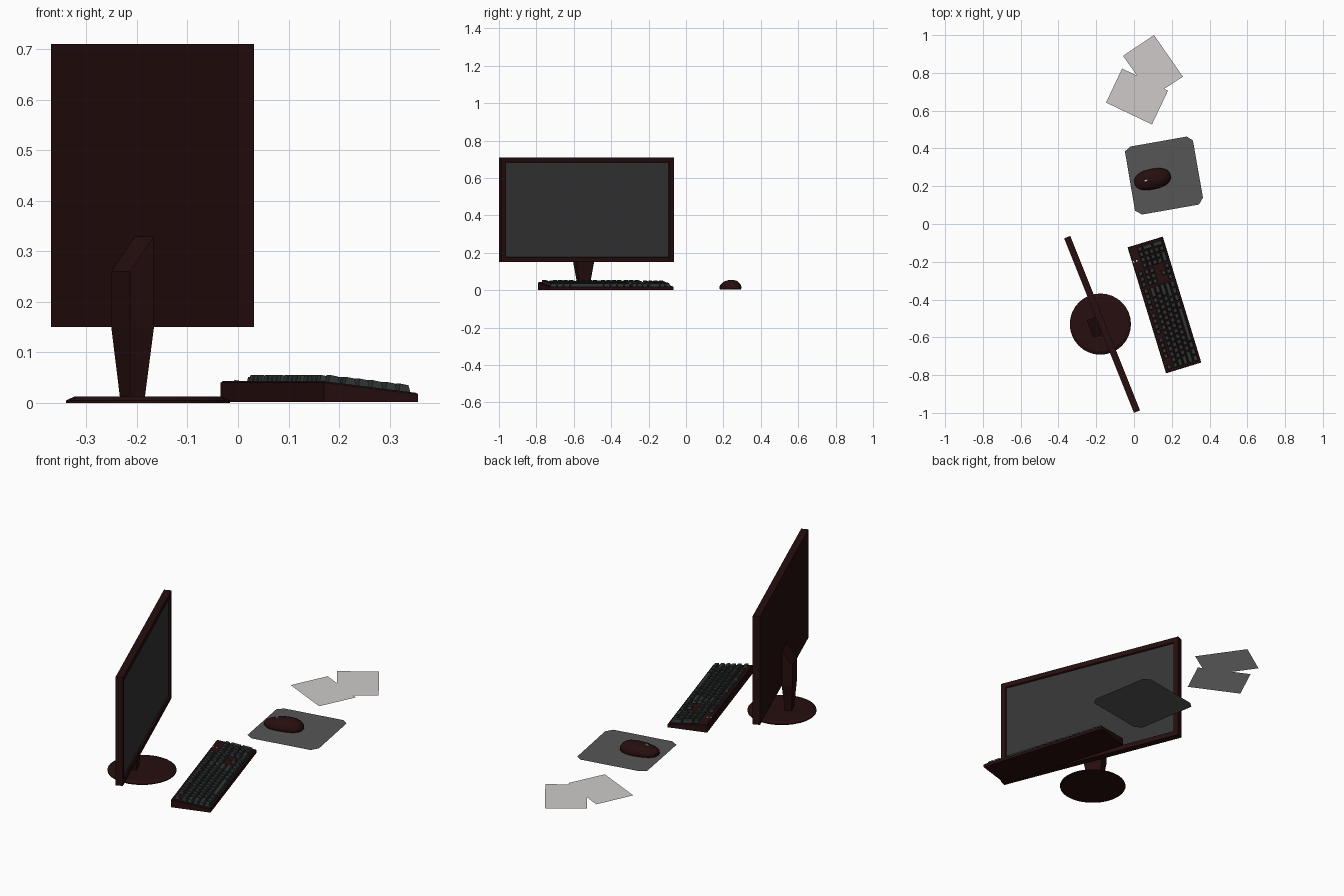
import bpy, bmesh, math
from mathutils import Matrix, Vector

if "Cube" in bpy.data.objects:
    bpy.data.objects.remove(bpy.data.objects["Cube"])


def mat(name, c):
    m = bpy.data.materials.new(name)
    m.diffuse_color = (*c, 1)
    m.use_nodes = True
    m.node_tree.nodes["Principled BSDF"].inputs["Base Color"].default_value = m.diffuse_color
    return m


SHELL = mat("dark_maroon_plastic", (0.020, 0.0045, 0.0045))
SCREEN = mat("screen_grey", (0.035, 0.035, 0.035))
KEY = mat("key_grey", (0.030, 0.036, 0.036))
PAD = mat("pad_grey", (0.093, 0.093, 0.093))
PAPER = mat("paper", (0.62, 0.59, 0.59))
LIGHT = mat("indicator_white", (0.65, 0.65, 0.65))


def frame(x, y, deg):
    """Local frame: +X towards the user, +Y to the user's right."""
    return Matrix.Translation((x, y, 0)) @ Matrix.Rotation(math.radians(deg), 4, 'Z')


def finish(name, bm, mats, mw=Matrix(), fix=True):
    if fix:
        bmesh.ops.recalc_face_normals(bm, faces=bm.faces[:])
    me = bpy.data.meshes.new(name)
    bm.to_mesh(me)
    bm.free()
    for m in mats:
        me.materials.append(m)
    ob = bpy.data.objects.new(name, me)
    bpy.context.collection.objects.link(ob)
    ob.matrix_world = mw
    return ob


def loft(bm, rings):
    """Skin equal-length rings of points and cap both ends."""
    vs = [[bm.verts.new(p) for p in r] for r in rings]
    n = len(vs[0])
    for a, b in zip(vs, vs[1:]):
        for i in range(n):
            j = (i + 1) % n
            bm.faces.new((a[i], a[j], b[j], b[i]))
    bm.faces.new(vs[0][::-1])
    bm.faces.new(vs[-1])


def rect(x0, x1, y0, y1, za, zb=None):
    """Rectangle with height za at x0 and zb at x1."""
    zb = za if zb is None else zb
    return [(x0, y0, za), (x1, y0, zb), (x1, y1, zb), (x0, y1, za)]


def circle(r, z, n=32):
    return [(r * math.cos(2 * math.pi * i / n), r * math.sin(2 * math.pi * i / n), z) for i in range(n)]


# Monitor panel with recessed screen
MON = frame(-0.169, -0.5315, 21.8)
bm = bmesh.new()
loft(bm, [rect(-0.0175, 0.0175, -0.4975, 0.4975, z) for z in (0.15, 0.71)])
bmesh.ops.recalc_face_normals(bm, faces=bm.faces[:])
front = max(bm.faces, key=lambda f: f.calc_center_median().x)
bmesh.ops.inset_region(bm, faces=[front], thickness=0.036)
bmesh.ops.inset_region(bm, faces=[front], thickness=0.004, depth=-0.008)
front.material_index = 1
finish("monitor", bm, [SHELL, SCREEN], MON, False)

# Monitor neck: narrow foot, wide top with a sloped cap
bm = bmesh.new()
loft(bm, [rect(-0.059, -0.027, -0.026, 0.026, 0.01),
          rect(-0.068, -0.017, -0.05, 0.05, 0.15),
          rect(-0.068, -0.017, -0.05, 0.05, 0.26, 0.33)])
finish("monitor_neck", bm, [SHELL], MON)

# Round monitor base
bm = bmesh.new()
loft(bm, [circle(0.162, 0), circle(0.162, 0.005), circle(0.145, 0.013)])
finish("monitor_base", bm, [SHELL], frame(-0.178, -0.53, 0))

# Keyboard wedge body
KB = frame(0.161, -0.4285, 17)
HX, HY = 0.0975, 0.3485


def deck(x):
    return 0.0315 - x * 0.023 / (2 * HX)


bm = bmesh.new()
loft(bm, [rect(-HX, HX, -HY, HY, 0.002),
          rect(-HX, HX, -HY, HY, deck(-HX) - 0.003, deck(HX) - 0.003),
          rect(-HX + .003, HX - .003, -HY + .003, HY - .003, deck(-HX), deck(HX))])
finish("keyboard_body", bm, [SHELL], KB)

# Keys: rows from the front, widths in key units, negative = gap
PY, PX = 0.0299, 0.028
one = lambda n: [1] * n
ROWS = [
    [1.25] * 3 + [6.25] + [1.25] * 4 + [-.25] + one(3) + [-.25, 2, 1],
    [2.25] + one(10) + [2.75, -1.25, 1, -1.25] + one(3),
    [1.75] + one(11) + [2.25, -3.5] + one(3),
    [1.5] + one(12) + [1.5, -.25] + one(3) + [-.25] + one(3),
    one(13) + [2, -.25] + one(3) + [-.25] + one(4),
    [1, -1] + one(4) + [-.5] + one(4) + [-.5] + one(4) + [-.25] + one(3),
]
bm = bmesh.new()


def add_key(x0, x1, y0, y1):
    g, t = 0.0022, 0.0055
    a, b = x0 + g, x1 - g
    loft(bm, [rect(a, b, y0 + g, y1 - g, deck(a) - .001, deck(b) - .001),
              rect(x0 + t, x1 - t, y0 + t, y1 - t, deck(x0) + .014, deck(x1) + .014)])


Y0 = -11.25 * PY
for r, row in enumerate(ROWS):
    x1 = 0.0885 - r * PX - (0.006 if r == 5 else 0)
    y = Y0
    for w in row:
        if w > 0:
            add_key(x1 - PX, x1, y, y + w * PY)
        y += abs(w) * PY
for r in (0, 2):  # double-height number pad keys
    x1 = 0.0885 - r * PX
    add_key(x1 - 2 * PX, x1, Y0 + 21.5 * PY, Y0 + 22.5 * PY)
finish("keys", bm, [KEY], KB)

# Keyboard indicator lights
bm = bmesh.new()
for x in (-0.090, -0.072):
    loft(bm, [rect(x - .004, x + .004, .262, .270, deck(x) + h) for h in (-.002, .003)])
finish("keyboard_indicators", bm, [LIGHT], KB)

# Mouse: rounded shell, hump shifted to the rear
MOUSE = frame(0.098, 0.2375, 12)
N = 32


def mouse_ring(z, s, shift, slope):
    pts = []
    for i in range(N):
        a = 2 * math.pi * i / N
        c, d = math.cos(a), math.sin(a)
        x = 0.098 * s * math.copysign(abs(c) ** 0.85, c) + shift
        yy = 0.054 * s * math.copysign(abs(d) ** 0.85, d)
        pts.append((x, yy, z + slope * x))
    return pts


bm = bmesh.new()
loft(bm, [mouse_ring(*p) for p in (
    (0.004, 0.95, 0, 0), (0.010, 1.0, 0, 0), (0.022, 0.99, 0, 0.01), (0.034, 0.88, 0.001, 0.04),
    (0.043, 0.70, 0.004, 0.06), (0.050, 0.46, 0.008, 0.06), (0.054, 0.20, 0.010, 0.05))])
mouse = finish("mouse", bm, [SHELL], MOUSE)

# Mouse wheel
bm = bmesh.new()
bmesh.ops.create_cone(bm, cap_ends=True, segments=16, radius1=0.011, radius2=0.011, depth=0.007,
                      matrix=Matrix.Translation((-0.034, 0, 0.042)) @ Matrix.Rotation(math.pi / 2, 4, 'X'))
finish("mouse_wheel", bm, [LIGHT], MOUSE)

bpy.context.view_layer.objects.active = mouse
mouse.select_set(True)
bpy.ops.object.shade_smooth_by_angle(angle=math.radians(40))


# Flat sheets: mouse pad with clipped corners, two sheets of paper
def sheet(name, pts, z, m):
    bm = bmesh.new()
    f = bm.faces.new([bm.verts.new((x, y, z)) for x, y in pts])
    f.normal_update()
    if f.normal.z < 0:
        f.normal_flip()
    finish(name, bm, [m], fix=False)


sheet("mouse_pad", [(-.048, .384), (-.02, .41), (.28, .463), (.312, .442),
                    (.365, .14), (.344, .103), (.042, .05), (.005, .071)], 0.003, PAD)
sheet("paper_lower", [(-.148, .643), (.095, .527), (.18, .706), (-.063, .823)], 0.001, PAPER)
sheet("paper_upper", [(.106, 1.0), (.259, .78), (.095, .673), (-.058, .89)], 0.003, PAPER)
